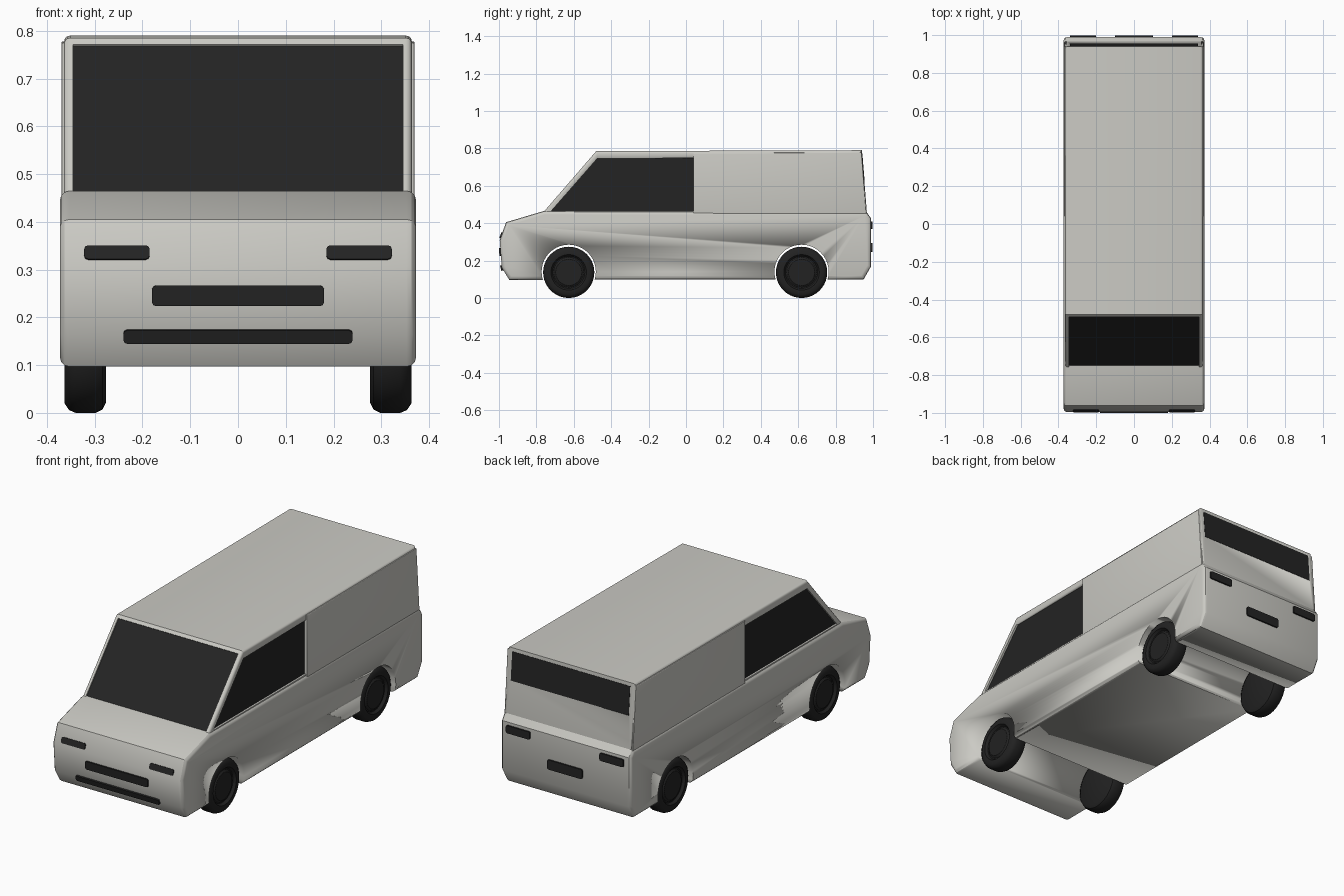
import bpy, bmesh, math
from mathutils import Matrix, Vector

if "Cube" in bpy.data.objects:
    bpy.data.objects.remove(bpy.data.objects["Cube"])


def material(name, rgb):
    m = bpy.data.materials.new(name)
    m.diffuse_color = (*rgb, 1)
    m.use_nodes = True
    m.node_tree.nodes["Principled BSDF"].inputs["Base Color"].default_value = m.diffuse_color
    return m


PAINT = material("warm grey paint", (0.60, 0.595, 0.555))
GLASS = material("dark glass", (0.017, 0.017, 0.017))
RUBBER = material("black rubber", (0.016, 0.016, 0.016))


def finish(name, bm, mat, angle=30):
    bmesh.ops.recalc_face_normals(bm, faces=bm.faces)
    me = bpy.data.meshes.new(name)
    bm.to_mesh(me)
    bm.free()
    me.materials.append(mat)
    ob = bpy.data.objects.new(name, me)
    bpy.context.collection.objects.link(ob)
    bpy.ops.object.select_all(action='DESELECT')
    ob.select_set(True)
    bpy.context.view_layer.objects.active = ob
    bpy.ops.object.shade_smooth_by_angle(angle=math.radians(angle))
    return ob


def prism(name, pts, x0, x1, mat, bevel=0.0):
    """Extrude a (y, z) outline from x0 to x1, rounding the side edges."""
    bm = bmesh.new()
    a = [bm.verts.new((x0, y, z)) for y, z in pts]
    b = [bm.verts.new((x1, y, z)) for y, z in pts]
    caps = [bm.faces.new(a), bm.faces.new(b[::-1])]
    for i in range(len(pts)):
        j = (i + 1) % len(pts)
        bm.faces.new((a[i], b[i], b[j], a[j]))
    if bevel:
        edges = [e for f in caps for e in f.edges]
        bmesh.ops.bevel(bm, geom=edges, offset=bevel, segments=3, profile=0.5, affect='EDGES')
    return finish(name, bm, mat)


def cut(ob, cutter):
    mod = ob.modifiers.new("cut", 'BOOLEAN')
    mod.operation = 'DIFFERENCE'
    mod.solver = 'EXACT'
    mod.object = cutter
    bpy.context.view_layer.objects.active = ob
    bpy.ops.object.modifier_apply(modifier=mod.name)
    bpy.data.objects.remove(cutter)


def slab(p, q, inner, outer):
    """(y, z) outline along p-q, offset along its left-hand normal."""
    p, q = Vector(p), Vector(q)
    d = (q - p).normalized()
    n = Vector((-d.y, d.x))
    return [tuple(v) for v in (p + n * inner, q + n * inner, q + n * outer, p + n * outer)]


def plate(name, x0, x1, z0, z1, y, tilt=0.0):
    """Thin trim piece with chamfered corners on the nose or tail."""
    bm = bmesh.new()
    size = Matrix.Diagonal((x1 - x0, 0.016, z1 - z0, 1))
    bmesh.ops.create_cube(bm, size=1, matrix=size)
    corners = [e for e in bm.edges if abs((e.verts[0].co - e.verts[1].co).y) > 0.01]
    bmesh.ops.bevel(bm, geom=corners, offset=0.008, segments=2, profile=0.5, affect='EDGES')
    place = Matrix.Translation(((x0 + x1) / 2, y, (z0 + z1) / 2)) @ Matrix.Rotation(tilt, 4, 'X')
    bm.transform(place)
    return finish(name, bm, GLASS)


AXLES = {"front": -0.627, "rear": 0.618}

# lower body with full-width wheel arches
body = prism("lower_body", [
    (-0.945, 0.097), (-0.985, 0.162), (-0.996, 0.31), (-0.962, 0.405), (-0.76, 0.465),
    (0.965, 0.46), (0.99, 0.425), (0.99, 0.17), (0.95, 0.10)], -0.373, 0.373, PAINT, 0.02)
for y in AXLES.values():
    ring = [(y + 0.145 * math.cos(i * math.tau / 40), 0.14 + 0.145 * math.sin(i * math.tau / 40))
            for i in range(40)]
    cut(body, prism("arch_cutter", ring, -0.6, 0.6, PAINT))

# cabin with recessed windscreen, rear window and side windows
cabin = prism("cabin", [(-0.76, 0.44), (-0.757, 0.465), (-0.48, 0.785), (0.94, 0.79),
                        (0.967, 0.46), (0.967, 0.44)], -0.364, 0.364, PAINT, 0.012)
screen = ((-0.757, 0.465), (-0.492, 0.771))
cut(cabin, prism("screen_cutter", slab(*screen, -0.012, 0.05), -0.345, 0.345, PAINT))
prism("windscreen", slab(*screen, -0.016, -0.006), -0.346, 0.346, GLASS)

rear = ((0.954, 0.625), (0.942, 0.772))
cut(cabin, prism("rear_cutter", slab(*rear, 0.006, -0.05), -0.338, 0.338, PAINT))
prism("rear_window", slab(*rear, 0.01, -0.001), -0.339, 0.339, GLASS)

side = [(-0.72, 0.466), (-0.475, 0.745), (0.04, 0.748), (0.04, 0.466)]
for s, label in ((-1, "left"), (1, "right")):
    cut(cabin, prism("side_cutter", side, s * 0.352, s * 0.5, PAINT))
    prism(label + "_side_window", side, s * 0.347, s * 0.354, GLASS)
    # raised cargo panel behind the side window
    prism(label + "_cargo_panel", [(0.04, 0.45), (0.04, 0.775), (0.939, 0.778), (0.964, 0.45)],
          s * 0.34, s * 0.37, PAINT, 0.004)
    # lamps
    a, b = sorted((s * 0.185, s * 0.322))
    plate(label + "_headlight", a, b, 0.319, 0.349, -0.985, -0.34)
    a, b = sorted((s * 0.2, s * 0.338))
    plate(label + "_tail_light", a, b, 0.37, 0.41, 0.99)

# nose and tail trim
plate("grille", -0.18, 0.18, 0.224, 0.267, -0.991, 0.07)
plate("bumper_strip", -0.24, 0.24, 0.146, 0.175, -0.983, 0.25)
plate("rear_plate", -0.1, 0.1, 0.245, 0.295, 0.99)

# wheels: lathed tyre with a dished hub, (x, radius) from the inside out
PROFILE = [(0.276, 0), (0.276, 0.115), (0.284, 0.13), (0.298, 0.137), (0.340, 0.137), (0.354, 0.131),
           (0.363, 0.117), (0.363, 0.095), (0.350, 0.086), (0.350, 0.08), (0.357, 0.07), (0.357, 0)]
for axle, y in AXLES.items():
    for s, label in ((-1, "left"), (1, "right")):
        bm = bmesh.new()
        vs = [bm.verts.new((s * x, y, 0.137 + r)) for x, r in PROFILE]
        es = [bm.edges.new(p) for p in zip(vs, vs[1:])]
        bmesh.ops.spin(bm, geom=vs + es, cent=(0, y, 0.137), axis=(1, 0, 0),
                       angle=math.tau, steps=40, use_duplicate=False)
        bmesh.ops.remove_doubles(bm, verts=bm.verts, dist=0.0002)
        finish(f"{axle}_{label}_wheel", bm, RUBBER, 35)
